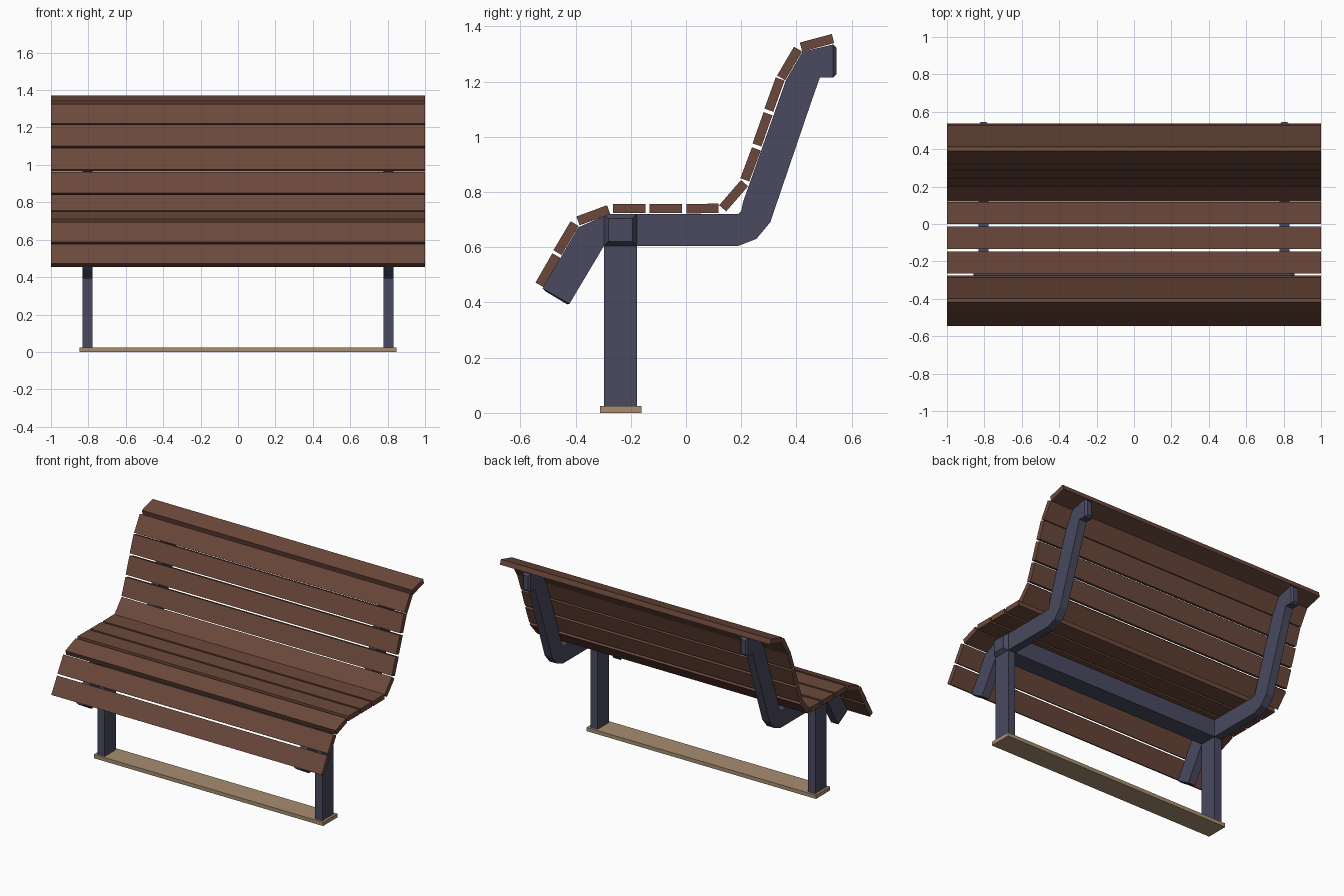
import bpy, bmesh, math


def material(name, rgb):
    m = bpy.data.materials.new(name)
    m.diffuse_color = (*rgb, 1)
    return m


WOOD = material("brown wood", (0.150, 0.066, 0.044))
METAL = material("slate metal", (0.068, 0.068, 0.118))
BASE = material("tan base", (0.39, 0.27, 0.165))


def loft(name, rings, mat):
    """Skin a list of equal-sized point rings, capping both ends."""
    bm = bmesh.new()
    vs = [[bm.verts.new(p) for p in r] for r in rings]
    n = len(vs[0])
    for a, b in zip(vs, vs[1:]):
        for i in range(n):
            j = (i + 1) % n
            bm.faces.new((a[i], a[j], b[j], b[i]))
    bm.faces.new(vs[0])
    bm.faces.new(vs[-1])
    bmesh.ops.recalc_face_normals(bm, faces=bm.faces)
    me = bpy.data.meshes.new(name)
    bm.to_mesh(me)
    bm.free()
    me.materials.append(mat)
    ob = bpy.data.objects.new(name, me)
    bpy.context.collection.objects.link(ob)
    return ob


def x_section(x, y0, y1, z0, z1):
    return [(x, y0, z0), (x, y1, z0), (x, y1, z1), (x, y0, z1)]


# Wooden slats: outer edge start and end in (y, z), front to back
SLATS = [
    (-0.545, 0.472, -0.484, 0.578), (-0.480, 0.589, -0.418, 0.694),
    (-0.397, 0.711, -0.286, 0.752), (-0.265, 0.757, -0.147, 0.757),
    (-0.133, 0.757, -0.014, 0.757), (0.001, 0.756, 0.117, 0.758),
    (0.120, 0.752, 0.199, 0.843), (0.197, 0.850, 0.239, 0.962),
    (0.241, 0.976, 0.281, 1.089), (0.284, 1.102, 0.325, 1.215),
    (0.330, 1.222, 0.391, 1.326), (0.412, 1.341, 0.528, 1.372),
]
T = 0.034
for k, (y0, z0, y1, z1) in enumerate(SLATS):
    d = math.hypot(y1 - y0, z1 - z0)
    ny, nz = (z1 - z0) / d * T, -(y1 - y0) / d * T
    loft(f"slat_{k + 1}", [[(x, y0, z0), (x, y1, z1),
                            (x, y1 + ny, z1 + nz), (x, y0 + ny, z0 + nz)]
                           for x in (-1, 1)], WOOD)

# Bent side frame: upper (y, z), lower (y, z), half width; chamfered tips
FRAME = [
    (-0.510, 0.441, -0.430, 0.393, 0.017), (-0.519, 0.451, -0.422, 0.395, 0.027),
    (-0.390, 0.672, -0.297, 0.605, 0.027), (-0.280, 0.720, -0.285, 0.605, 0.027),
    (0.190, 0.720, 0.190, 0.605, 0.027), (0.200, 0.732, 0.255, 0.630, 0.027),
    (0.207, 0.765, 0.305, 0.690, 0.027), (0.362, 1.205, 0.455, 1.130, 0.027),
    (0.422, 1.308, 0.485, 1.215, 0.027), (0.533, 1.334, 0.533, 1.214, 0.027),
    (0.545, 1.322, 0.545, 1.226, 0.016),
]
LEG_X = 0.805
for side, s in (("left", -1), ("right", 1)):
    cx = s * LEG_X
    loft(f"{side}_frame", [[(cx - w, a, b), (cx + w, a, b), (cx + w, c, d), (cx - w, c, d)]
                           for a, b, c, d, w in FRAME], METAL)
    # Post
    loft(f"{side}_leg", [x_section(cx + e, -0.297, -0.178, 0.004, 0.62)
                         for e in (-0.027, 0.027)], METAL)

# Cross beam with chamfered ends
loft("cross_beam", [x_section(x, -0.297 + c, -0.178 - c, 0.605 + c, 0.72 - c)
                    for x, c in ((-0.857, 0.016), (-0.833, 0), (0.833, 0), (0.857, 0.016))], METAL)

# Ground plate
loft("base_plate", [x_section(x, -0.312, -0.162, 0, 0.025) for x in (-0.848, 0.848)], BASE)
